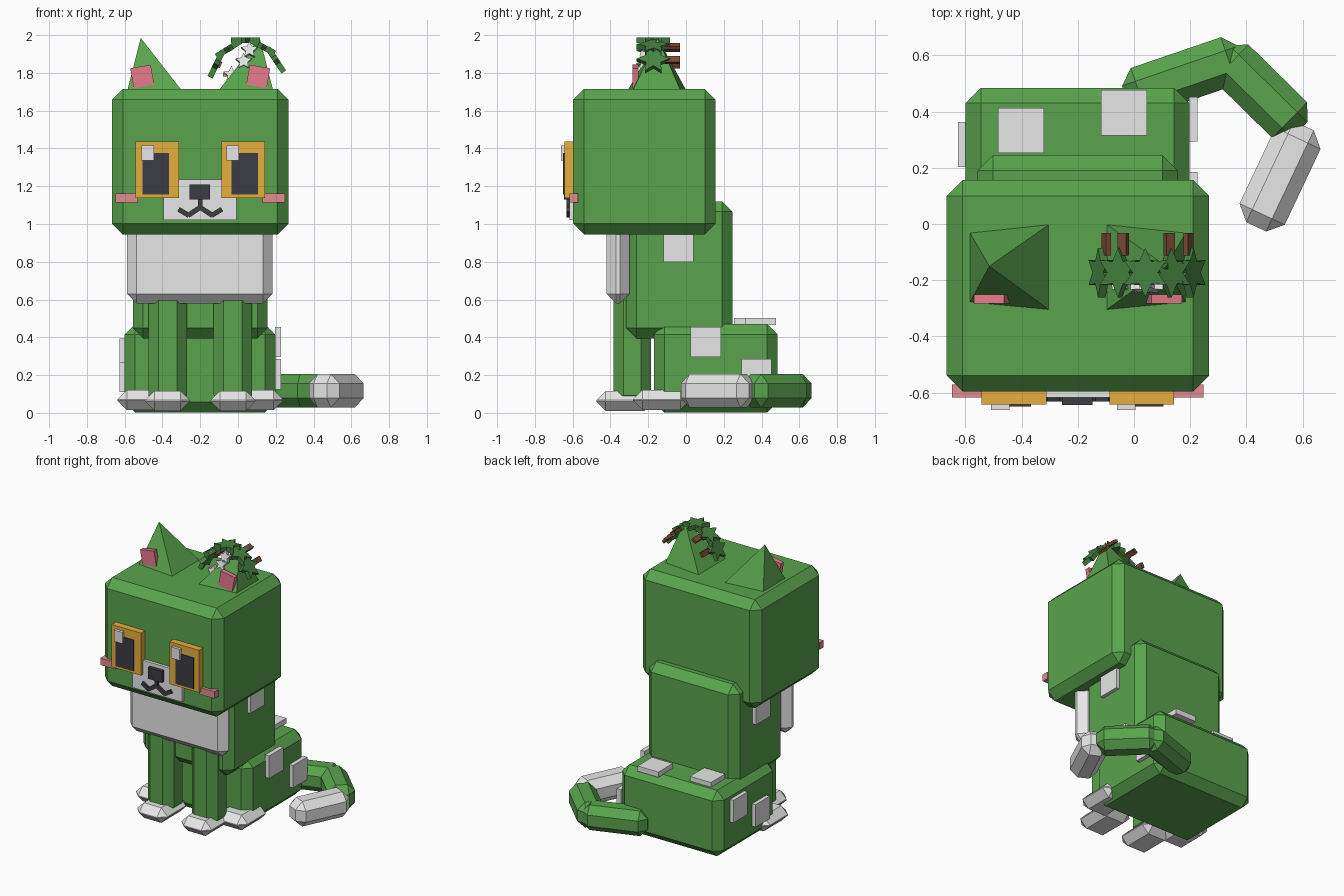
import bpy, bmesh, math
from mathutils import Matrix, Vector

if "Cube" in bpy.data.objects:
    bpy.data.objects.remove(bpy.data.objects["Cube"])

MID = -0.2  # mirror plane of the body


def material(name, rgb):
    m = bpy.data.materials.new(name)
    m.use_nodes = True
    m.diffuse_color = (*rgb, 1)
    m.node_tree.nodes["Principled BSDF"].inputs["Base Color"].default_value = (*rgb, 1)
    return m


GREEN = material("fur green", (0.10, 0.37, 0.074))
WHITE = material("soft white", (0.8, 0.8, 0.8))
AMBER = material("eye amber", (0.8, 0.43, 0.047))
DARK = material("charcoal", (0.045, 0.045, 0.058))
PINK = material("ear pink", (0.8, 0.2, 0.26))
BLUSH = material("cheek pink", (0.78, 0.26, 0.28))
LEAF = material("leaf green", (0.06, 0.23, 0.05))
BROWN = material("stem brown", (0.2, 0.07, 0.035))


def finish(name, bm, mat):
    bmesh.ops.recalc_face_normals(bm, faces=bm.faces)
    mesh = bpy.data.meshes.new(name)
    bm.to_mesh(mesh)
    bm.free()
    mesh.materials.append(mat)
    obj = bpy.data.objects.new(name, mesh)
    bpy.context.scene.collection.objects.link(obj)
    return obj


def box(name, size, center, mat, bevel=0, rot=None):
    bm = bmesh.new()
    bmesh.ops.create_cube(bm, size=1)
    bmesh.ops.scale(bm, vec=size, verts=bm.verts)
    if bevel:
        bmesh.ops.bevel(bm, geom=bm.edges[:], offset=bevel, segments=1,
                        affect='EDGES', profile=0.5)
    obj = finish(name, bm, mat)
    obj.matrix_world = Matrix.Translation(center) @ (rot or Matrix())
    return obj


def span(name, x, y, z, mat, bevel=0):
    """Box given by its ranges on the three axes."""
    size = [b - a for a, b in (x, y, z)]
    return box(name, size, [(a + b) / 2 for a, b in (x, y, z)], mat, bevel)


def pair(name, x, y, z, mat, bevel=0):
    """Box and its mirror image about the body's middle."""
    span(name + "_right", x, y, z, mat, bevel)
    span(name + "_left", (2 * MID - x[1], 2 * MID - x[0]), y, z, mat, bevel)


def bar(name, a, b, width, height, mat, bevel=0):
    """Box running from a to b, staying upright."""
    a, b = Vector(a), Vector(b)
    d = b - a
    rot = d.to_track_quat('X', 'Z').to_matrix().to_4x4()
    return box(name, (d.length, width, height), (a + b) / 2, mat, bevel, rot)


def star(name, center, rot, radius, inner, points, thick, mat):
    bm = bmesh.new()
    ring = []
    for i in range(points * 2):
        r = radius if i % 2 == 0 else inner
        t = math.pi * i / points + math.pi / 2
        ring.append(bm.verts.new((r * math.cos(t), r * math.sin(t), -thick / 2)))
    face = bm.faces.new(ring)
    out = bmesh.ops.extrude_face_region(bm, geom=[face])
    top = [v for v in out["geom"] if isinstance(v, bmesh.types.BMVert)]
    bmesh.ops.translate(bm, vec=(0, 0, thick), verts=top)
    obj = finish(name, bm, mat)
    obj.matrix_world = Matrix.Translation(center) @ rot
    return obj


# Head and body
span("head", (-0.667, 0.267), (-0.597, 0.157), (0.945, 1.715), GREEN, 0.057)
span("upper_body", (-0.557, 0.157), (-0.318, 0.245), (0.395, 1.12), GREEN, 0.055)
span("lower_body", (-0.6, 0.198), (-0.17, 0.485), (0.003, 0.47), GREEN, 0.055)
span("chest_bib", (-0.587, 0.183), (-0.42, -0.3), (0.58, 1.03), WHITE, 0.05)

# Legs and paws
pair("front_leg", (-0.475, -0.27), (-0.385, -0.185), (0.04, 0.65), GREEN, 0.053)
pair("front_paw", (-0.492, -0.255), (-0.475, -0.17), (0.01, 0.117), WHITE, 0.05)
pair("back_paw", (-0.638, -0.4), (-0.28, 0.02), (0.015, 0.122), WHITE, 0.05)

# Fur patches
T = 0.16
for name, x, y, z in (("chest_patch_left", 0.15, -0.12, 0.8),
                      ("chest_patch_right", -0.585, -0.11, 0.8),
                      ("hip_patch_left", 0.195, 0.025, 0.295),
                      ("rump_patch_left", 0.195, 0.293, 0.125),
                      ("hip_patch_right", -0.627, -0.045, 0.11),
                      ("rump_patch_right", -0.627, 0.203, 0.235)):
    span(name, (x, x + 0.032), (y, y + T), (z, z + T), WHITE)
span("back_patch_right", (-0.485, -0.32), (0.253, 0.413), (0.465, 0.503), WHITE)
span("back_patch_left", (-0.117, 0.046), (0.315, 0.477), (0.465, 0.503), WHITE)

# Tail
H = 0.117
bar("tail_base", (-0.03, 0.455, H), (0.385, 0.597, H), 0.178, 0.178, GREEN, 0.05)
bar("tail_middle", (0.31, 0.61, H), (0.59, 0.335, H), 0.178, 0.178, GREEN, 0.05)
bar("tail_tip", (0.605, 0.35, H), (0.435, -0.01, H), 0.178, 0.178, WHITE, 0.05)

# Ears with pink insides
for side, s in (("right", 1), ("left", -1)):
    bm = bmesh.new()
    base = [bm.verts.new((MID + s * x, y, 1.71)) for x, y in
            ((-0.385, -0.03), (-0.385, -0.28), (-0.1, -0.307), (-0.1, 0.0))]
    tip = bm.verts.new((MID - s * 0.315, -0.15, 1.985))
    bm.faces.new(base)
    for i in range(4):
        bm.faces.new((base[i], base[(i + 1) % 4], tip))
    finish("ear_" + side, bm, GREEN)
    box("inner_ear_" + side, (0.11, 0.032, 0.107), (MID - s * 0.307, -0.267, 1.781),
        PINK, 0, Matrix.Rotation(math.radians(-10 * s), 4, 'Y'))

# Face
pair("eye", (-0.543, -0.312), (-0.643, -0.58), (1.137, 1.438), AMBER)
pair("pupil", (-0.505, -0.366), (-0.65, -0.6), (1.155, 1.375), DARK)
for side, x in (("right", -0.51), ("left", -0.06)):
    span("eye_glint_" + side, (x, x + 0.066), (-0.663, -0.635), (1.335, 1.415), WHITE)
pair("cheek", (-0.648, -0.53), (-0.618, -0.572), (1.113, 1.162), BLUSH)
span("muzzle", (-0.395, -0.007), (-0.618, -0.58), (1.02, 1.235), WHITE)
span("nose", (-0.257, -0.147), (-0.645, -0.6), (1.13, 1.21), DARK)
span("mouth_line", (-0.212, -0.188), (-0.632, -0.6), (1.075, 1.14), DARK)
for s in (-1, 1):
    side = "left" if s > 0 else "right"
    for part, a, b in (("inner", (0, 1.088), (0.065, 1.045)),
                       ("outer", (0.06, 1.045), (0.115, 1.078))):
        bar(f"mouth_{part}_{side}", (MID + s * a[0], -0.617, a[1]),
            (MID + s * b[0], -0.617, b[1]), 0.03, 0.026, DARK)

# Leaf garland arching over the left ear
for i, (x, z, slope) in enumerate(((-0.115, 1.845, 64), (-0.05, 1.928, 32), (0.04, 1.972, 0),
                                   (0.127, 1.94, -28), (0.2, 1.868, -56))):
    rot = Matrix.Rotation(math.radians(-slope), 4, 'Y')
    star(f"garland_leaf_{i + 1}", (x, -0.173, z), rot, 0.088, 0.045, 6, 0.03, LEAF)
    if i != 2:
        box(f"leaf_stem_{i + 1}", (0.036, 0.08, 0.02), (x * 0.93 + 0.008, -0.072, z),
            BROWN, 0, rot)

# Small blossoms tucked under the garland
UPRIGHT = Matrix.Rotation(math.radians(75), 4, 'X')
for i, (x, z) in enumerate(((0.06, 1.92), (0.03, 1.86), (-0.035, 1.79))):
    star(f"blossom_{i + 1}", (x, -0.222, z), UPRIGHT, 0.045, 0.022, 5, 0.03, WHITE)
span("blossom_bud", (-0.08, -0.045), (-0.222, -0.19), (1.78, 1.8), PINK)
